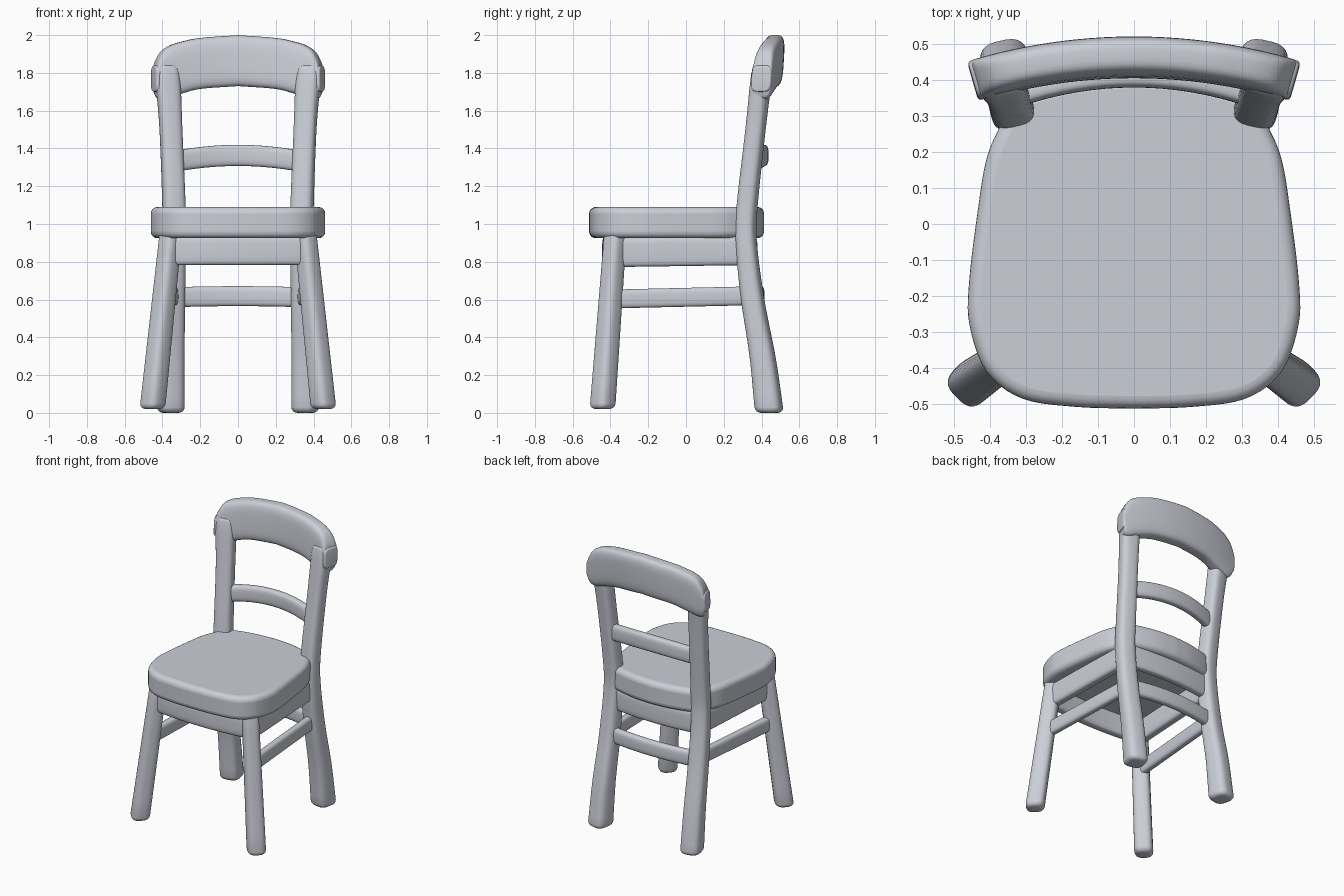
import bpy, bmesh, math
from mathutils import Vector

if "Cube" in bpy.data.objects:
    bpy.data.objects.remove(bpy.data.objects["Cube"])

mat = bpy.data.materials.new("pale grey")
mat.diffuse_color = (0.60, 0.62, 0.68, 1)
mat.use_nodes = True
mat.node_tree.nodes["Principled BSDF"].inputs["Base Color"].default_value = mat.diffuse_color


def spline(pts, steps):
    """Catmull-Rom curve through tuples of any length."""
    pts = [Vector(p) for p in pts]
    ext = [2 * pts[0] - pts[1]] + pts + [2 * pts[-1] - pts[-2]]
    out = []
    for i in range(1, len(ext) - 2):
        a, b, c, d = ext[i - 1:i + 3]
        for k in range(steps):
            t = k / steps
            out.append(0.5 * (2 * b + (c - a) * t + (2 * a - 5 * b + 4 * c - d) * t * t
                              + (3 * b - a - 3 * c + d) * t ** 3))
    return out + [pts[-1]]


def finish(name, bm):
    bmesh.ops.recalc_face_normals(bm, faces=bm.faces)
    me = bpy.data.meshes.new(name)
    bm.to_mesh(me)
    bm.free()
    me.materials.append(mat)
    ob = bpy.data.objects.new(name, me)
    bpy.context.collection.objects.link(ob)
    bpy.context.view_layer.objects.active = ob
    ob.select_set(True)
    bpy.ops.object.shade_smooth_by_angle(angle=math.radians(40))
    ob.select_set(False)
    return ob


def loft(name, stations, p=3.0, r=0.02, n=28):
    """Skin rounded-square sections (centre, u, v); both ends bulge out by r."""
    def cap(end, inner):
        c, u, v = end
        d = (c - inner[0]).normalized()
        rings = []
        for k in range(1, 5):
            a = math.pi / 2 * k / 4
            cut = r * (1 - math.cos(a))
            rings.append((c + d * r * math.sin(a), u * (1 - cut / u.length), v * (1 - cut / v.length)))
        return rings
    st = cap(stations[0], stations[1])[::-1] + stations + cap(stations[-1], stations[-2])
    bm = bmesh.new()
    rings = []
    for c, u, v in st:
        ring = []
        for k in range(n):
            a = 2 * math.pi * (k + 0.5) / n
            cs, sn = math.cos(a), math.sin(a)
            ring.append(bm.verts.new(c + u * math.copysign(abs(cs) ** (2 / p), cs)
                                     + v * math.copysign(abs(sn) ** (2 / p), sn)))
        rings.append(ring)
    for a, b in zip(rings, rings[1:]):
        for k in range(n):
            bm.faces.new((a[k], a[(k + 1) % n], b[(k + 1) % n], b[k]))
    bm.faces.new(rings[0])
    bm.faces.new(rings[-1])
    return finish(name, bm)


def beam(name, p0, p1, half_thick, half_high, bow=(0, 0, 0), p=4.0):
    """Horizontal bar between two points, bowed in the middle."""
    p0, p1, bow = Vector(p0), Vector(p1), Vector(bow)
    cs = []
    for k in range(17):
        t = k / 16
        cs.append(p0.lerp(p1, t) + bow * (1 - (2 * t - 1) ** 2))
    st = []
    for k, c in enumerate(cs):
        d = cs[min(k + 1, 16)] - cs[max(k - 1, 0)]
        u = Vector((d.y, -d.x, 0)).normalized() * half_thick
        st.append((c, u, Vector((0, 0, half_high))))
    return loft(name, st, p, 0.005)


# seat: smooth outline, extruded and rounded over
half = spline([(0, -0.513), (0.16, -0.508), (0.31, -0.485), (0.41, -0.41), (0.457, -0.28),
               (0.458, -0.16), (0.435, 0.03), (0.41, 0.18), (0.37, 0.275), (0.325, 0.345),
               (0.26, 0.375), (0.13, 0.403), (0, 0.413)], 5)
outline = half + [Vector((-q.x, q.y)) for q in half[-2:0:-1]]
bm = bmesh.new()
base = bm.faces.new([bm.verts.new((q.x, q.y, 0.925)) for q in outline])
ext = bmesh.ops.extrude_face_region(bm, geom=[base])
bmesh.ops.translate(bm, vec=(0, 0, 0.165),
                    verts=[g for g in ext["geom"] if isinstance(g, bmesh.types.BMVert)])
seat = finish("seat", bm)
bev = seat.modifiers.new("round edge", "BEVEL")
bev.width, bev.segments, bev.limit_method = 0.035, 5, 'ANGLE'
bev.angle_limit = math.radians(60)

for s, side in ((1, "right"), (-1, "left")):
    # splayed front leg, section turned 45 degrees
    st = []
    for k in range(9):
        t = k / 8
        h = 0.06 - 0.007 * t
        st.append((Vector((s * (0.45 - 0.095 * t), -0.44 + 0.067 * t, 0.05 + 0.91 * t)),
                   Vector((s, -1, 0)).normalized() * h, Vector((s, 1, 0)).normalized() * h))
    loft("front_leg_" + side, st, 3.0, 0.03)

    # back leg and back post in one piece: x, y, z, half width, half depth
    st = []
    for x, y, z, hx, hy in spline([(0.355, 0.438, 0.03, 0.069, 0.073), (0.352, 0.405, 0.3, 0.066, 0.066),
                                   (0.345, 0.353, 0.6, 0.063, 0.059), (0.340, 0.319, 0.9, 0.060, 0.054),
                                   (0.339, 0.323, 1.09, 0.060, 0.053), (0.355, 0.368, 1.5, 0.059, 0.051),
                                   (0.370, 0.396, 1.75, 0.065, 0.053), (0.374, 0.404, 1.82, 0.06, 0.05)], 5):
        st.append((Vector((s * x, y, z)), Vector((s, -0.22, 0)).normalized() * hx,
                   Vector((s * 0.22, 1, 0)).normalized() * hy))
    loft("back_post_" + side, st, 3.0, 0.03)

    # side rails below the seat
    beam("side_apron_" + side, (s * 0.362, -0.37, 0.85), (s * 0.335, 0.32, 0.86), 0.034, 0.078)
    beam("side_stretcher_" + side, (s * 0.385, -0.395, 0.603), (s * 0.34, 0.35, 0.62), 0.027, 0.05, p=3.2)

# cross rails
beam("front_apron", (-0.35, -0.385, 0.86), (0.35, -0.385, 0.86), 0.034, 0.078, (0, -0.025, 0))
beam("back_apron", (-0.335, 0.318, 0.86), (0.335, 0.318, 0.86), 0.03, 0.078, (0, 0.03, 0))
beam("back_stretcher", (-0.34, 0.348, 0.612), (0.34, 0.348, 0.612), 0.028, 0.053, (0, 0.04, 0.006), p=3.2)
beam("back_slat", (-0.33, 0.352, 1.332), (0.33, 0.352, 1.332), 0.029, 0.056, (0, 0.056, 0.031), p=3.2)

# arched top rail: x, top z, bottom z
prof = spline([(0, 2.0, 1.73), (0.2, 1.985, 1.715), (0.3, 1.965, 1.69), (0.36, 1.945, 1.67),
               (0.40, 1.918, 1.66), (0.427, 1.875, 1.67), (0.438, 1.84, 1.70)], 5)
prof = [Vector((-q.x, q.y, q.z)) for q in prof[:0:-1]] + prof
st = []
for x, top, bot in prof:
    c = Vector((x, 0.463 - 0.33 * x * x, (top + bot) / 2))
    u = Vector((0.66 * x, 1, 0)).normalized() * 0.055
    st.append((c, u, Vector((0, 0.06, 1)) * (top - bot) / 2))
loft("top_rail", st, 3.8, 0.01, 40)
